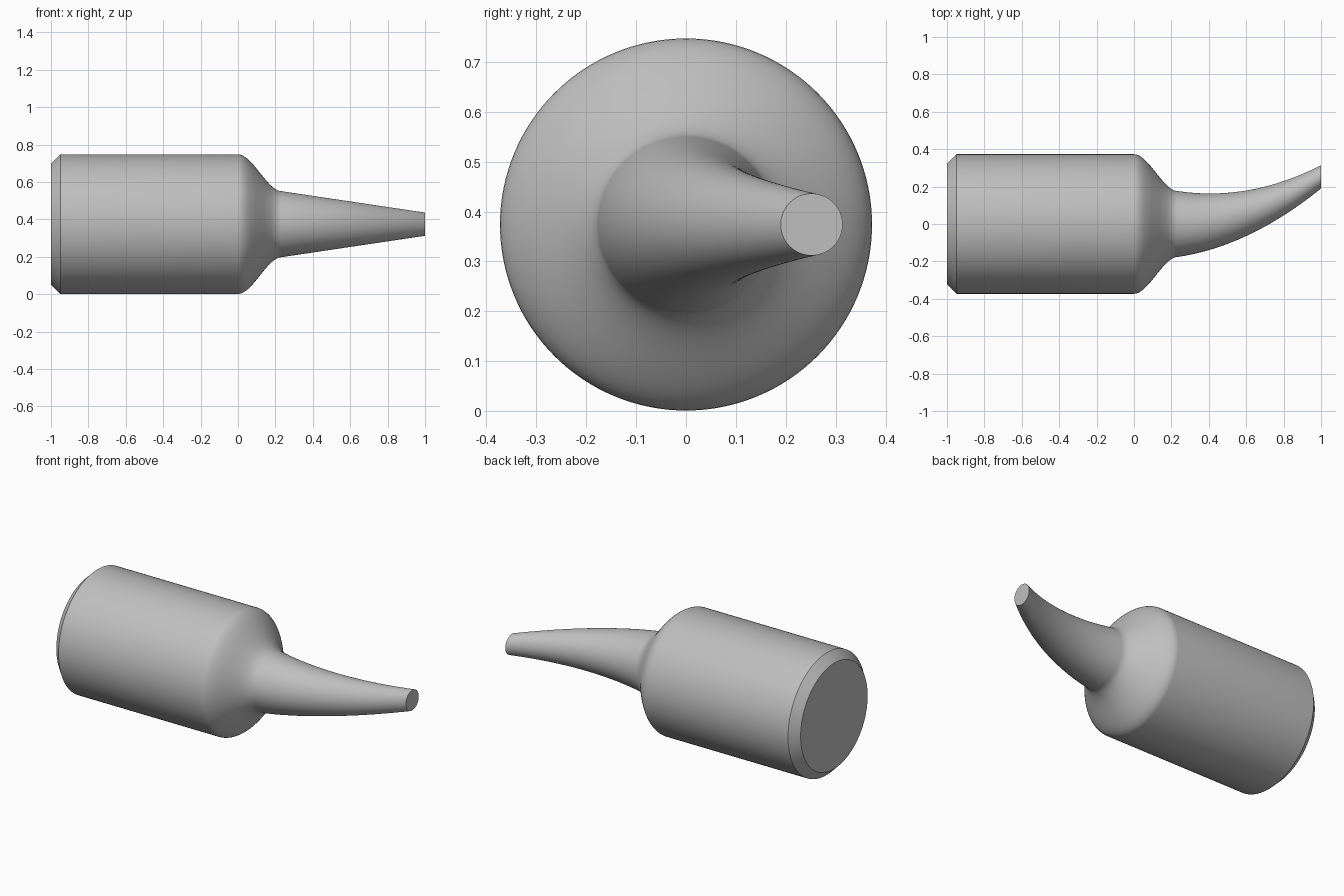
import bpy, bmesh, math

cube = bpy.data.objects.get("Cube")
if cube:
    bpy.data.objects.remove(cube, do_unlink=True)

AXIS_Z = 0.374
BODY_R, NECK_R, TIP_R = 0.373, 0.176, 0.062
NECK_X, TIP_Y = 0.235, 0.252
SIDES = 128

grey = bpy.data.materials.new("plain grey")
grey.use_nodes = True
colour = (0.52, 0.52, 0.52, 1)
grey.diffuse_color = colour
grey.node_tree.nodes["Principled BSDF"].inputs["Base Color"].default_value = colour


def loft(name, sections):
    """Skin upright circles, each given as (x, centre y, radius), and cap the ends."""
    bm = bmesh.new()
    rings = []
    for x, y, r in sections:
        angles = [math.tau * i / SIDES for i in range(SIDES)]
        rings.append([bm.verts.new((x, y + r * math.cos(a), AXIS_Z + r * math.sin(a)))
                      for a in angles])
    for a, b in zip(rings, rings[1:]):
        for i in range(SIDES):
            j = (i + 1) % SIDES
            bm.faces.new((a[i], a[j], b[j], b[i]))
    bm.faces.new(rings[0])
    bm.faces.new(rings[-1])
    bmesh.ops.recalc_face_normals(bm, faces=bm.faces)
    mesh = bpy.data.meshes.new(name)
    bm.to_mesh(mesh)
    bm.free()
    mesh.materials.append(grey)
    obj = bpy.data.objects.new(name, mesh)
    bpy.context.collection.objects.link(obj)
    bpy.ops.object.select_all(action="DESELECT")
    obj.select_set(True)
    bpy.context.view_layer.objects.active = obj
    bpy.ops.object.shade_smooth_by_angle(angle=math.radians(30))
    return obj


# Chamfered cylindrical body
sections = [(-1, 0, BODY_R - 0.05), (-0.95, 0, BODY_R)]

# S-curved shoulder down to the neck
STEPS = 20
for i in range(STEPS + 1):
    t = i / STEPS
    ease = t * t * (3 - 2 * t)
    sections.append((NECK_X * t, 0, BODY_R + (NECK_R - BODY_R) * ease))

# Tapered spout bending towards the back
STEPS = 32
for i in range(1, STEPS + 1):
    t = i / STEPS
    sections.append((NECK_X + (1 - NECK_X) * t, TIP_Y * t * t,
                     NECK_R + (TIP_R - NECK_R) * t))

loft("body_with_curved_spout", sections)
